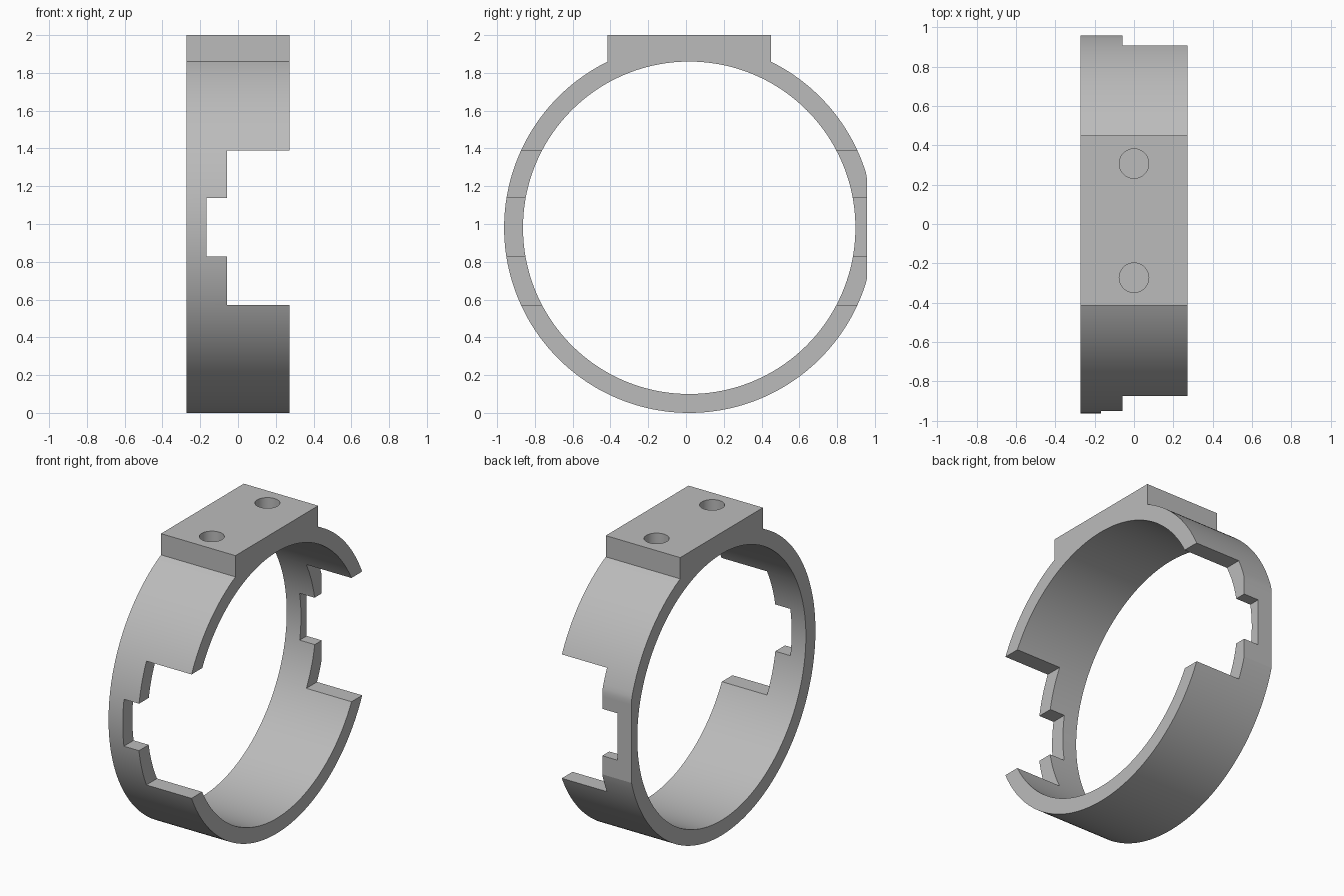
import bpy, bmesh, math
from mathutils import Matrix

cube = bpy.data.objects.get("Cube")
if cube:
    bpy.data.objects.remove(cube, do_unlink=True)

HALF_W = 0.272                 # half width along x
CY, CZ = 0.017, 0.98           # ring centre
R_OUT, R_IN = 0.98, 0.88
FLAT_Y = 0.957                 # flat on the back of the ring
PAD_HALF, PAD_TOP = 0.432, 2.0
SEGMENTS = 192

grey = bpy.data.materials.new("plain grey")
grey.use_nodes = True
colour = (0.5, 0.5, 0.5, 1)
grey.diffuse_color = colour
grey.node_tree.nodes["Principled BSDF"].inputs["Base Color"].default_value = colour


def make_object(name, bm):
    bmesh.ops.recalc_face_normals(bm, faces=bm.faces)
    mesh = bpy.data.meshes.new(name)
    bm.to_mesh(mesh)
    bm.free()
    mesh.materials.append(grey)
    obj = bpy.data.objects.new(name, mesh)
    bpy.context.collection.objects.link(obj)
    return obj


def cylinder(name, radius, depth, centre, axis, segments):
    bm = bmesh.new()
    turn = Matrix.Rotation(math.pi / 2, 4, 'Y') if axis == 'X' else Matrix()
    bmesh.ops.create_cone(bm, cap_ends=True, segments=segments, radius1=radius,
                          radius2=radius, depth=depth,
                          matrix=Matrix.Translation(centre) @ turn)
    return make_object(name, bm)


def box(name, low, high):
    bm = bmesh.new()
    bmesh.ops.create_cube(bm, size=1)
    for v in bm.verts:
        v.co = [b if c > 0 else a for a, b, c in zip(low, high, v.co)]
    return make_object(name, bm)


# Outer profile: ring arc with a flat back and a mounting pad on top
start = math.acos(PAD_HALF / R_OUT)
sweep = math.pi + 2 * start
profile = []
for i in range(SEGMENTS + 1):
    a = start - sweep * i / SEGMENTS
    profile.append((min(CY + R_OUT * math.cos(a), FLAT_Y), CZ + R_OUT * math.sin(a)))
profile += [(CY - PAD_HALF, PAD_TOP), (CY + PAD_HALF, PAD_TOP)]

bm = bmesh.new()
face = bm.faces.new([bm.verts.new((-HALF_W, y, z)) for y, z in profile])
extruded = bmesh.ops.extrude_face_region(bm, geom=[face], use_keep_orig=True)
for item in extruded["geom"]:
    if isinstance(item, bmesh.types.BMVert):
        item.co.x = HALF_W
clamp = make_object("clamp_ring", bm)

# Bore, stepped side notches and blind screw holes
cutters = [
    cylinder("bore_cutter", R_IN, 2, (0, CY, CZ), 'X', SEGMENTS),
    box("wide_notch_cutter", (-0.058, -2, 0.572), (1, 2, 1.39)),
    box("deep_notch_cutter", (-0.168, -2, 0.828), (1, 2, 1.138)),
]
for side in (-1, 1):
    cutters.append(cylinder("screw_hole_cutter", 0.075, 0.24,
                            (0, CY + side * 0.29, PAD_TOP), 'Z', 48))

bpy.ops.object.select_all(action='DESELECT')
bpy.context.view_layer.objects.active = clamp
clamp.select_set(True)
for cutter in cutters:
    mod = clamp.modifiers.new(cutter.name, 'BOOLEAN')
    mod.operation = 'DIFFERENCE'
    mod.solver = 'EXACT'
    mod.object = cutter
    bpy.ops.object.modifier_apply(modifier=mod.name)
for cutter in cutters:
    bpy.data.objects.remove(cutter, do_unlink=True)

bpy.ops.object.shade_smooth_by_angle(angle=math.radians(12))
